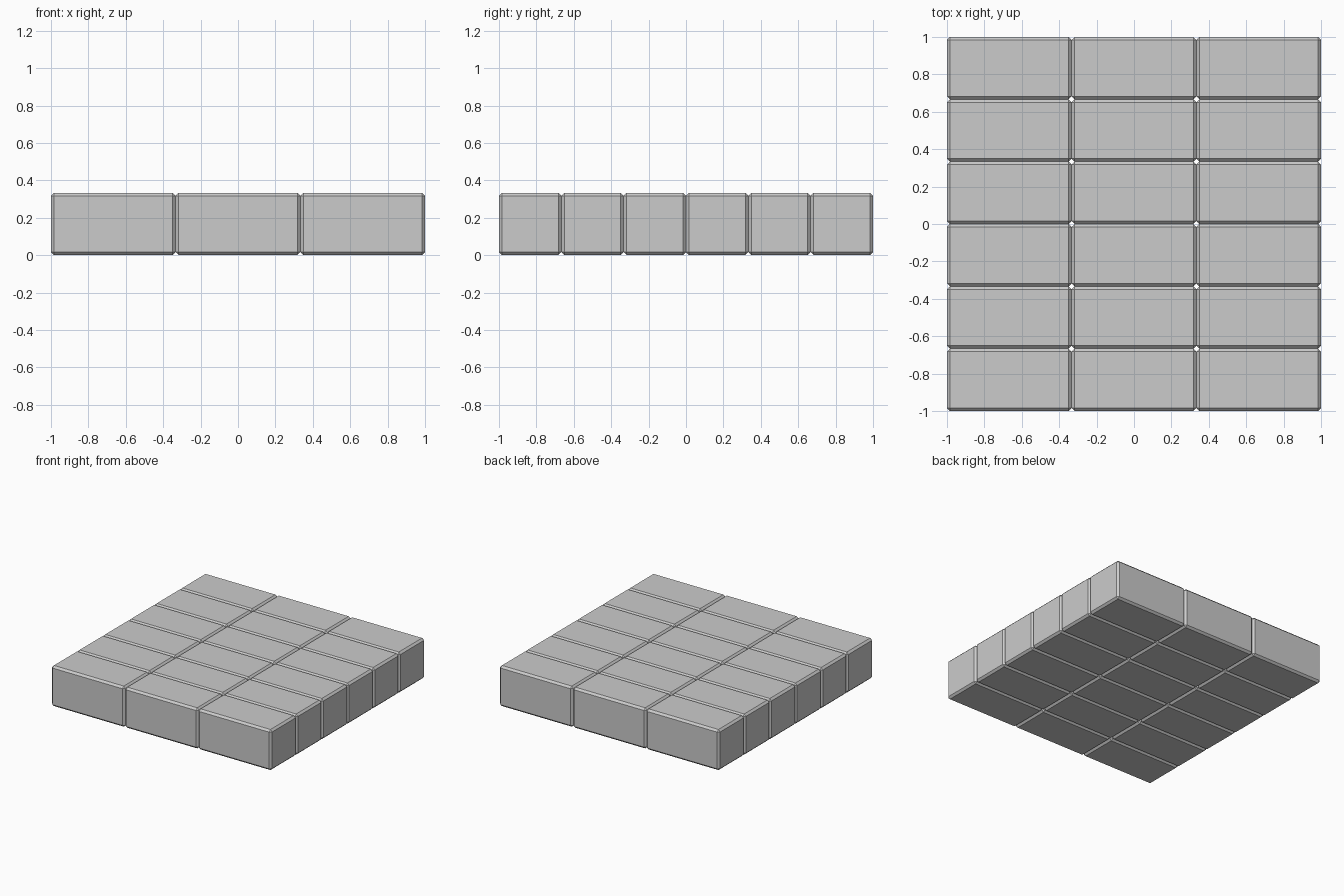
import bpy

if "Cube" in bpy.data.objects:
    bpy.data.objects.remove(bpy.data.objects["Cube"])

COLS, ROWS = 3, 6
L, W, H = 2 / COLS, 2 / ROWS, 1 / 3
CHAMFER = 0.016


def brick(name, x, y):
    # one block with a flat chamfer on every edge
    bpy.ops.mesh.primitive_cube_add(size=1, location=(x, y, H / 2))
    ob = bpy.context.object
    ob.name = name
    ob.scale = (L, W, H)
    bpy.ops.object.transform_apply(location=False, rotation=False, scale=True)
    bevel = ob.modifiers.new("chamfer", 'BEVEL')
    bevel.width = CHAMFER
    bevel.segments = 1
    return ob


# paving grid of touching bricks
for row in range(ROWS):
    for col in range(COLS):
        brick(f"brick_{row + 1}_{col + 1}",
              -1 + L * (col + 0.5), -1 + W * (row + 0.5))
